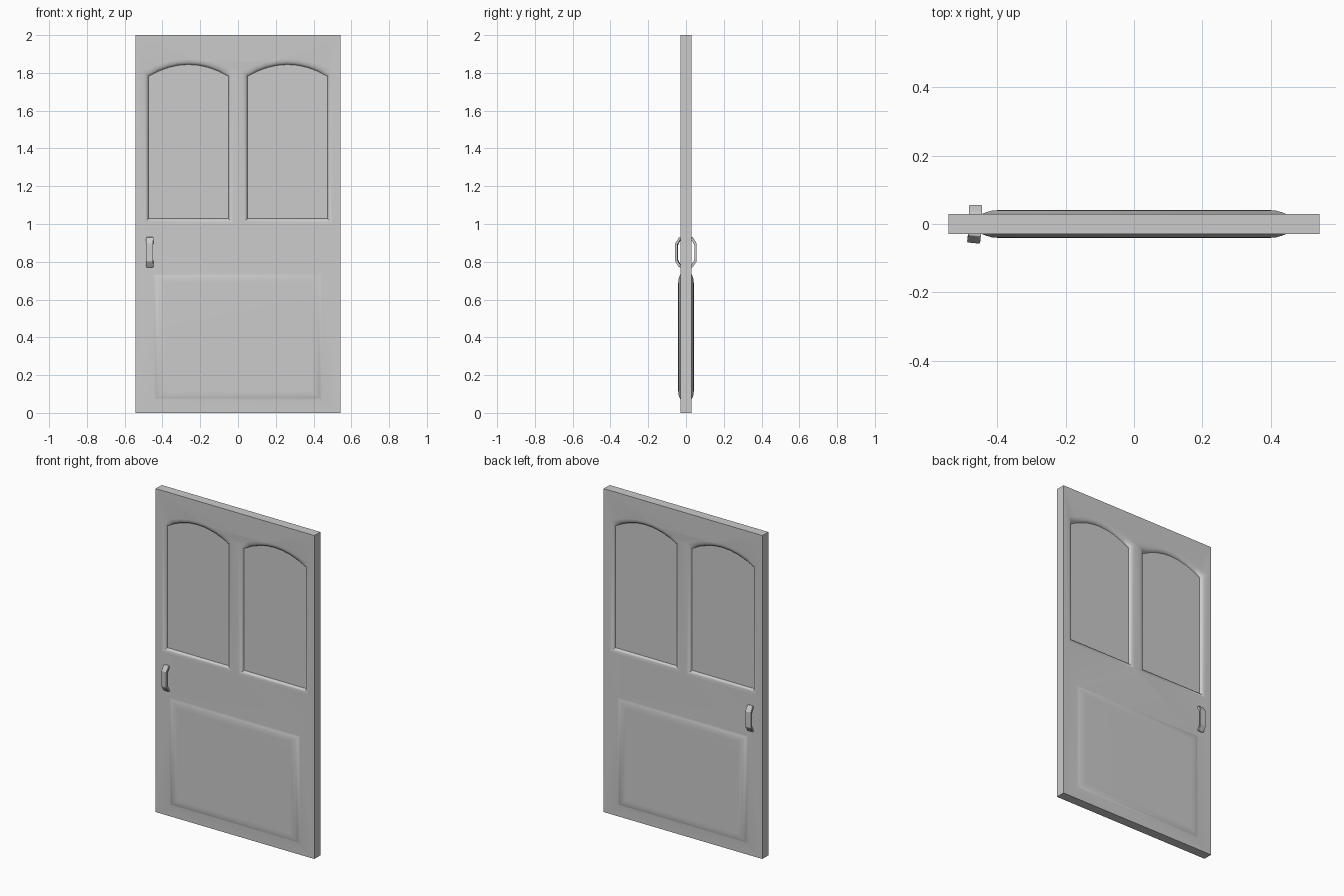
import bpy, bmesh, math
from mathutils import Matrix

cube = bpy.data.objects.get("Cube")
if cube:
    bpy.data.objects.remove(cube, do_unlink=True)

WIDTH, HEIGHT, HALF_T = 1.085, 2.0, 0.029

grey = bpy.data.materials.new("door_grey")
grey.use_nodes = True
colour = (0.6, 0.6, 0.6, 1)
grey.diffuse_color = colour
grey.node_tree.nodes["Principled BSDF"].inputs["Base Color"].default_value = colour


def finish(name, bm, angle):
    bmesh.ops.recalc_face_normals(bm, faces=bm.faces)
    mesh = bpy.data.meshes.new(name)
    bm.to_mesh(mesh)
    bm.free()
    mesh.materials.append(grey)
    obj = bpy.data.objects.new(name, mesh)
    bpy.context.collection.objects.link(obj)
    bpy.ops.object.select_all(action='DESELECT')
    obj.select_set(True)
    bpy.context.view_layer.objects.active = obj
    bpy.ops.object.shade_smooth_by_angle(angle=math.radians(angle))
    mod = obj.modifiers.new("even_shading", 'WEIGHTED_NORMAL')
    mod.keep_sharp = True
    return obj


def rect(x0, x1, z0, z1):
    return [(x0, z0), (x1, z0), (x1, z1), (x0, z1)]


def arched(cx, inset, steps=8):
    """Outline of an upper panel with a shallow arched top."""
    half = 0.24 - inset
    pts = [(cx - half, 1.0 + inset), (cx + half, 1.0 + inset)]
    for i in range(steps + 1):
        t = 1 - 2 * i / steps
        pts.append((cx + half * t, 1.81 - inset + 0.062 * (1 - t * t)))
    return pts


def lower(inset):
    return rect(-0.445 + inset, 0.445 - inset, 0.07 + inset * 0.8, 0.735 - inset * 0.8)


# (inset, height above the door face) for the moulded edges
SUNK = [(0, 0), (0.015, -0.004), (0.024, -0.009), (0.028, -0.018)]
RAISED = [(0, 0), (0.012, 0.005), (0.03, 0.010), (0.06, 0.0125)]
PANELS = [(lambda d: arched(-0.262, d), SUNK),
          (lambda d: arched(0.262, d), SUNK),
          (lower, RAISED)]


def loop_verts(bm, pts, y):
    return [bm.verts.new((x, y, z)) for x, z in pts]


def bridge(bm, a, b):
    for i in range(len(a)):
        j = (i + 1) % len(a)
        bm.faces.new((a[i], a[j], b[j], b[i]))


# Door slab with two sunk arched panels and one raised panel per side
bm = bmesh.new()
borders = []
for side in (-1, 1):
    border = loop_verts(bm, rect(-WIDTH / 2, WIDTH / 2, 0, HEIGHT), side * HALF_T)
    borders.append(border)
    loops = [border]
    for outline, profile in PANELS:
        rings = [loop_verts(bm, outline(d), side * (HALF_T + h)) for d, h in profile]
        loops.append(rings[0])
        for a, b in zip(rings, rings[1:]):
            bridge(bm, a, b)
        bm.faces.new(rings[-1])
    edges = []
    for lp in loops:
        for i, v in enumerate(lp):
            w = lp[(i + 1) % len(lp)]
            edges.append(bm.edges.get((v, w)) or bm.edges.new((v, w)))
    bmesh.ops.triangle_fill(bm, edges=edges, use_beauty=True, normal=(0, side, 0))
bridge(bm, *borders)
finish("door_panel", bm, 40)


# Bent strap handles
def handle(name, side, turn):
    outer = [(0.02, 0.93), (0.035, 0.93), (0.056, 0.898), (0.056, 0.802),
             (0.035, 0.77), (0.02, 0.77)]
    inner = [(0.02, 0.915), (0.03, 0.915), (0.044, 0.89), (0.044, 0.81),
             (0.03, 0.785), (0.02, 0.785)]
    bm = bmesh.new()
    rows = []
    for o, n in zip(outer, inner):
        rows.append([bm.verts.new((x, side * y, z)) for x, (y, z) in
                     ((-0.019, o), (0.019, o), (0.019, n), (-0.019, n))])
    for a, b in zip(rows, rows[1:]):
        bridge(bm, a, b)
    bm.faces.new(rows[0])
    bm.faces.new(rows[-1])
    bmesh.ops.bevel(bm, geom=bm.edges[:], offset=0.002, segments=2, affect='EDGES')
    bm.transform(Matrix.Translation((-0.463, 0, 0)) @ Matrix.Rotation(turn, 4, 'Z'))
    finish(name, bm, 60)


handle("front_handle", -1, math.radians(-6))
handle("back_handle", 1, 0)
